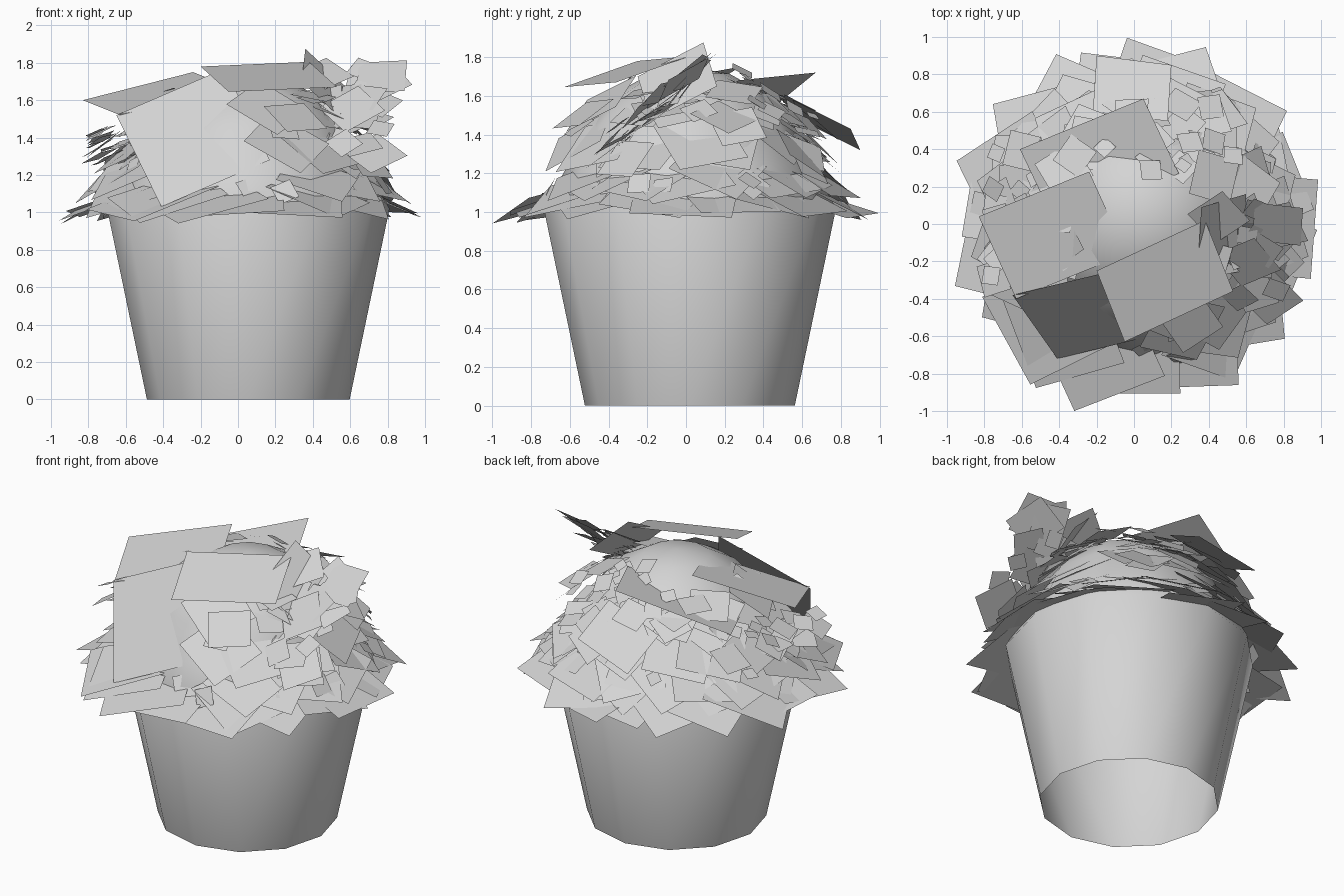
import bpy
import bmesh
import math
import random
from mathutils import Vector

random.seed(11)

cube = bpy.data.objects.get("Cube")
if cube:
    bpy.data.objects.remove(cube, do_unlink=True)

# One plain grey for everything
grey = bpy.data.materials.new("plain grey")
grey.use_nodes = True
tone = (0.66, 0.66, 0.66, 1)
grey.diffuse_color = tone
grey.node_tree.nodes["Principled BSDF"].inputs["Base Color"].default_value = tone

CENTRE = Vector((0.055, 0.02, 0))
RIM = 1.02
UP = Vector((0, 0, 1))
FRONT_LEAF = math.radians(-113)


def finish(bm, name, smooth=False):
    """Turn a bmesh into a named object with the grey material."""
    mesh = bpy.data.meshes.new(name)
    for face in bm.faces:
        face.smooth = smooth
    bm.to_mesh(mesh)
    bm.free()
    mesh.materials.append(grey)
    obj = bpy.data.objects.new(name, mesh)
    bpy.context.collection.objects.link(obj)
    return obj


def add_square(bm, centre, normal, size, spin):
    """Add one flat square leaf; its normal points up and outwards."""
    normal = normal.normalized()
    side = normal.cross(UP)
    if side.length < 0.01:
        side = Vector((1, 0, 0))
    side.normalize()
    other = normal.cross(side)
    corners = []
    for k in range(4):
        a = spin + math.pi * (k / 2 + 0.25)
        offset = side * math.cos(a) + other * math.sin(a)
        corners.append(bm.verts.new(centre + offset * size * math.sqrt(0.5)))
    face = bm.faces.new(corners)
    face.normal_update()
    if face.normal.dot(normal) < 0:
        face.normal_flip()


def add_corner_plate(bm, a, b, d):
    """Add a flat leaf from one corner and its two neighbours."""
    a, b, d = Vector(a), Vector(b), Vector(d)
    loop = [a, b, b + d - a, d]
    if (b - a).cross(d - a).z < 0:
        loop.reverse()
    bm.faces.new([bm.verts.new(p) for p in loop])


def around(angle, radius, z):
    return Vector((radius * math.cos(angle), radius * math.sin(angle), z))


def behind_front_leaf(angle, z):
    """True where the wide front leaf takes the place of others."""
    return z > 1.15 and math.cos(angle - FRONT_LEAF) > 0.78


# Pot: open tapered twelve-sided wall, closed above by a low mound of soil
profile = [(0.542, 0), (0.755, RIM)]
for step in range(1, 6):
    a = step * math.pi / 10
    profile.append((0.66 * math.cos(a), RIM + 0.73 * math.sin(a)))
bm = bmesh.new()
points = [bm.verts.new((r, 0, z)) for r, z in profile]
edges = [bm.edges.new(pair) for pair in zip(points, points[1:])]
bmesh.ops.spin(bm, geom=points + edges, axis=UP, cent=(0, 0, 0),
               angle=math.tau, steps=12)
bmesh.ops.remove_doubles(bm, verts=bm.verts, dist=0.001)
bmesh.ops.recalc_face_normals(bm, faces=bm.faces)
bmesh.ops.translate(bm, verts=bm.verts, vec=CENTRE)
finish(bm, "pot_and_mound", smooth=True)

# Rings of wide leaves drooping over the rim
rings = [
    # name, count, radius, height, size, outward lean
    ("lower_leaves", 21, 0.7, 1.08, 0.5, 0.40),
    ("middle_leaves", 19, 0.66, 1.2, 0.44, 0.60),
    ("upper_leaves", 15, 0.6, 1.36, 0.38, 0.80),
    ("shoulder_leaves", 10, 0.46, 1.54, 0.32, 0.7),
]
for name, count, radius, height, size, lean in rings:
    bm = bmesh.new()
    for i in range(count):
        angle = math.tau * (i + random.uniform(-0.3, 0.3)) / count
        if behind_front_leaf(angle, height):
            continue
        out = around(angle, 1, 0)
        wobble = random.uniform(-0.12, 0.12)
        sway = around(angle + math.pi / 2, wobble, 0)
        place = around(angle, radius, height + wobble / 4)
        place.x += 0.02
        add_square(bm, place, UP + out * (lean + wobble) + sway,
                   size * random.uniform(0.85, 1.08), random.uniform(0, math.pi))
    finish(bm, name)

# Large leaves on the crown
bm = bmesh.new()
big_leaves = [
    # front
    ((-0.65, -0.38, 1.52), (-0.07, -0.24, 1.77), (-0.41, -0.72, 1.03)),
    # left-hand shoulder
    ((0.36, 0.09, 1.875), (0.34, -0.25, 1.7), (0.6, 0.16, 1.65)),
    # right-hand overhang
    ((-0.83, 0.04, 1.6), (-0.24, 0.28, 1.75), (-0.63, -0.4, 1.52)),
    # top
    ((-0.05, -0.63, 1.645), (0.53, -0.36, 1.67), (-0.2, -0.25, 1.78)),
    # back crown
    ((-0.61, 0.4, 1.5), (0.05, 0.67, 1.72), (-0.42, 0, 1.46)),
    # back
    ((-0.2, 0.9, 1.32), (0.2, 0.85, 1.43), (-0.22, 0.6, 1.47)),
]
for corners in big_leaves:
    add_corner_plate(bm, *corners)
finish(bm, "large_leaves")

# Small leaves scattered over the mound
bm = bmesh.new()
for i in range(85):
    angle = random.uniform(0, math.tau)
    rise = random.uniform(0.1, 1.0)
    out = around(angle, math.cos(rise), math.sin(rise))
    jitter = Vector([random.uniform(-0.3, 0.3) for axis in range(3)])
    place = CENTRE + UP * RIM + out * random.uniform(0.68, 0.78)
    if behind_front_leaf(angle, place.z):
        continue
    add_square(bm, place, out + UP * 0.7 + jitter,
               random.uniform(0.07, 0.26), random.uniform(0, math.pi))
finish(bm, "small_leaves")

# Tufts of loose leaves, each lying along its own slope
tufts = [
    # name, middle, spread, slope direction, count, largest leaf
    ("left_tuft", (0.6, -0.17, 1.53), (0.17, 0.25, 0.06), (-0.1, -0.8, 0), 26, 0.28),
    ("right_tuft", (-0.68, 0.05, 1.38), (0.1, 0.35, 0.09), (-0.5, 0, 0), 18, 0.2),
    ("back_tuft", (0.32, 0.48, 1.55), (0.25, 0.2, 0.06), (0.3, 0.5, 0), 16, 0.24),
]
for name, middle, spread, slope, count, largest in tufts:
    bm = bmesh.new()
    slope = Vector(slope)
    for i in range(count):
        shift = Vector([random.uniform(-s, s) for s in spread])
        shift.z -= shift.dot(slope)
        tilt = Vector([random.uniform(-0.25, 0.25) for axis in range(3)])
        add_square(bm, Vector(middle) + shift, UP + slope + tilt,
                   random.uniform(0.06, largest), random.uniform(0, math.pi))
    finish(bm, name)
